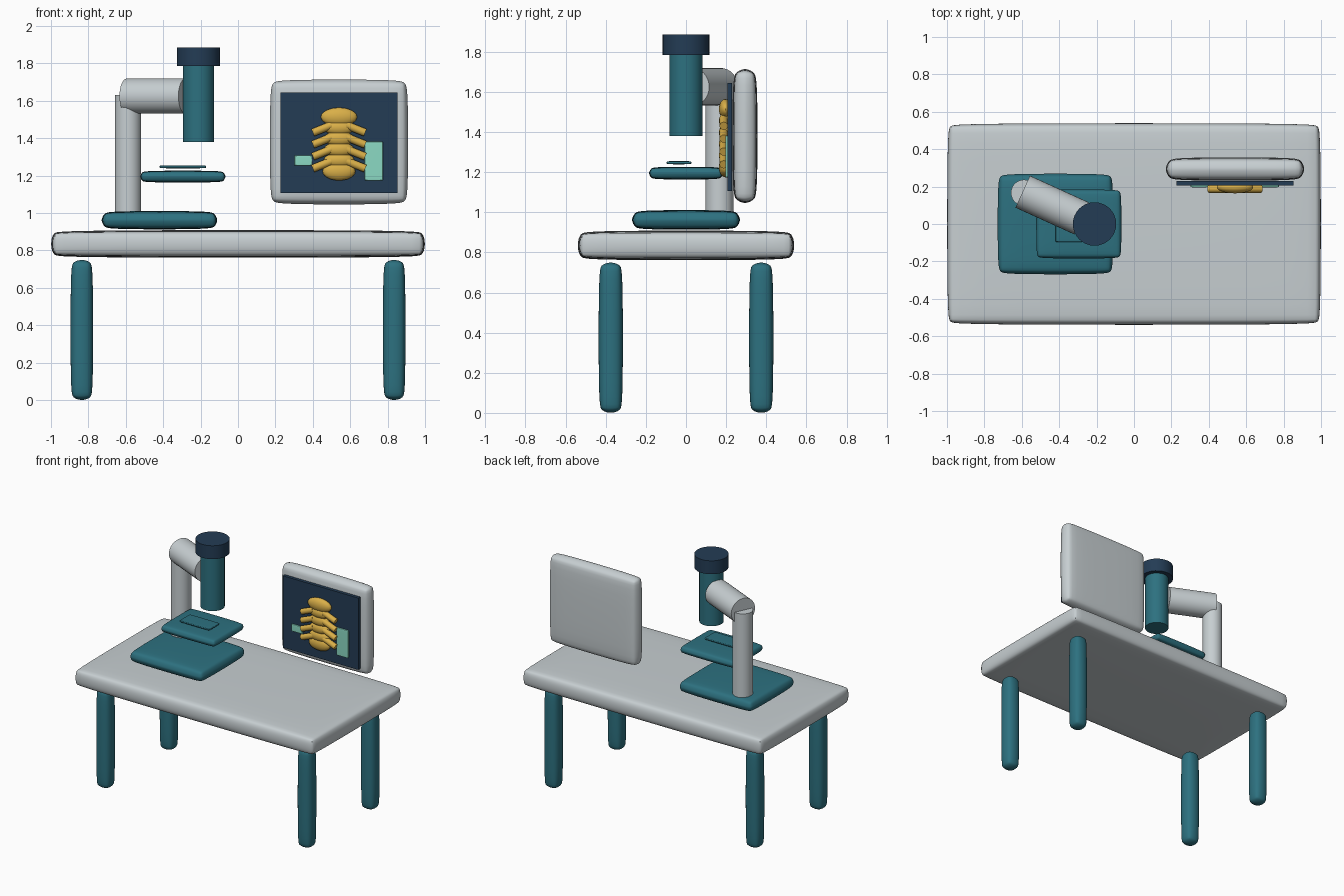
import bpy
import bmesh
import math
from mathutils import Matrix, Vector

if "Cube" in bpy.data.objects:
    bpy.data.objects.remove(bpy.data.objects["Cube"], do_unlink=True)


def material(name, rgb):
    m = bpy.data.materials.new(name)
    m.use_nodes = True
    m.diffuse_color = (*rgb, 1)
    m.node_tree.nodes["Principled BSDF"].inputs["Base Color"].default_value = (*rgb, 1)
    return m


GREY = material("light grey", (0.57, 0.62, 0.64))
TEAL = material("deep teal", (0.026, 0.165, 0.215))
NAVY = material("dark navy", (0.017, 0.045, 0.09))
GOLD = material("gold", (0.70, 0.43, 0.065))
MINT = material("mint", (0.26, 0.70, 0.55))


def finish(bm, name, mat, subdivide=0):
    """Turn a bmesh into a smooth-shaded object with crisp edges."""
    bmesh.ops.recalc_face_normals(bm, faces=bm.faces)
    mesh = bpy.data.meshes.new(name)
    bm.to_mesh(mesh)
    bm.free()
    mesh.materials.append(mat)
    obj = bpy.data.objects.new(name, mesh)
    bpy.context.collection.objects.link(obj)
    bpy.ops.object.select_all(action="DESELECT")
    obj.select_set(True)
    bpy.context.view_layer.objects.active = obj
    if subdivide:
        mod = obj.modifiers.new("Soften", "SUBSURF")
        mod.levels = mod.render_levels = subdivide
        bpy.ops.object.modifier_apply(modifier=mod.name)
    bpy.ops.object.shade_smooth_by_angle(angle=math.radians(35))
    return obj


def box(name, center, size, mat, bevel=0.0):
    """Box, optionally with a bevel softened by subdivision."""
    bm = bmesh.new()
    place = Matrix.Translation(center) @ Matrix.Diagonal((*size, 1))
    bmesh.ops.create_cube(bm, size=1, matrix=place)
    if bevel:
        bmesh.ops.bevel(bm, geom=bm.edges[:], offset=bevel, segments=2,
                        profile=0.5, affect="EDGES", clamp_overlap=True)
    return finish(bm, name, mat, 2 if bevel else 0)


def rod(name, start, end, radius, mat, sides=32):
    """Cylinder between two points."""
    a, b = Vector(start), Vector(end)
    axis = b - a
    turn = axis.to_track_quat("Z", "Y").to_matrix().to_4x4()
    bm = bmesh.new()
    bmesh.ops.create_cone(bm, cap_ends=True, segments=sides, radius1=radius,
                          radius2=radius, depth=axis.length,
                          matrix=Matrix.Translation((a + b) / 2) @ turn)
    return finish(bm, name, mat)


def blob(name, center, radii, mat):
    """Ellipsoid."""
    bm = bmesh.new()
    bmesh.ops.create_uvsphere(bm, u_segments=24, v_segments=12, radius=1,
                              matrix=Matrix.Translation(center) @ Matrix.Diagonal((*radii, 1)))
    return finish(bm, name, mat)


# Table
box("table_top", (0, 0, 0.835), (2, 1.08, 0.15), GREY, 0.05)
for x, side in ((-0.835, "right"), (0.835, "left")):
    for y, end in ((-0.375, "front"), (0.375, "back")):
        box(f"{end}_{side}_leg", (x, y, 0.375), (0.123, 0.123, 0.75), TEAL, 0.045)

# Microscope
box("microscope_base", (-0.42, 0, 0.962), (0.62, 0.54, 0.1), TEAL, 0.045)
rod("microscope_column", (-0.588, 0.167, 0.95), (-0.588, 0.167, 1.63), 0.07, GREY)
rod("microscope_arm", (-0.595, 0.173, 1.625), (-0.28, 0.03, 1.625), 0.094, GREY)
rod("microscope_tube", (-0.211, 0, 1.38), (-0.211, 0, 1.80), 0.083, TEAL)
rod("eyepiece_cap", (-0.211, 0, 1.785), (-0.211, 0, 1.885), 0.116, NAVY)
box("specimen_stage", (-0.295, 0, 1.195), (0.457, 0.37, 0.065), TEAL, 0.03)
box("specimen_slide", (-0.295, -0.035, 1.247), (0.25, 0.125, 0.016), TEAL, 0.007)

# Monitor
box("monitor_housing", (0.54, 0.294, 1.38), (0.742, 0.128, 0.67), GREY, 0.055)
box("monitor_screen", (0.54, 0.218, 1.376), (0.626, 0.024, 0.538), NAVY)
box("small_screen_tile", (0.349, 0.203, 1.281), (0.094, 0.014, 0.054), MINT, 0.004)
box("tall_screen_tile", (0.726, 0.203, 1.278), (0.098, 0.014, 0.208), MINT, 0.004)

# Spine picture on the screen: stacked vertebrae with drooping rib pairs
widths = (0.097, 0.082, 0.08, 0.08, 0.082, 0.088)
for i, width in enumerate(widths):
    height = 0.05 if i in (0, 5) else 0.04
    blob(f"vertebra_{i + 1}", (0.54, 0.196, 1.514 - 0.058 * i), (width, 0.032, height), GOLD)
for i in range(4):
    z = 1.46 - 0.064 * i
    for sign, side in ((-1, "right"), (1, "left")):
        rod(f"{side}_rib_{i + 1}", (0.54 + sign * 0.04, 0.188, z + 0.01),
            (0.54 + sign * 0.14, 0.188, z - 0.03), 0.021, GOLD, 16)
